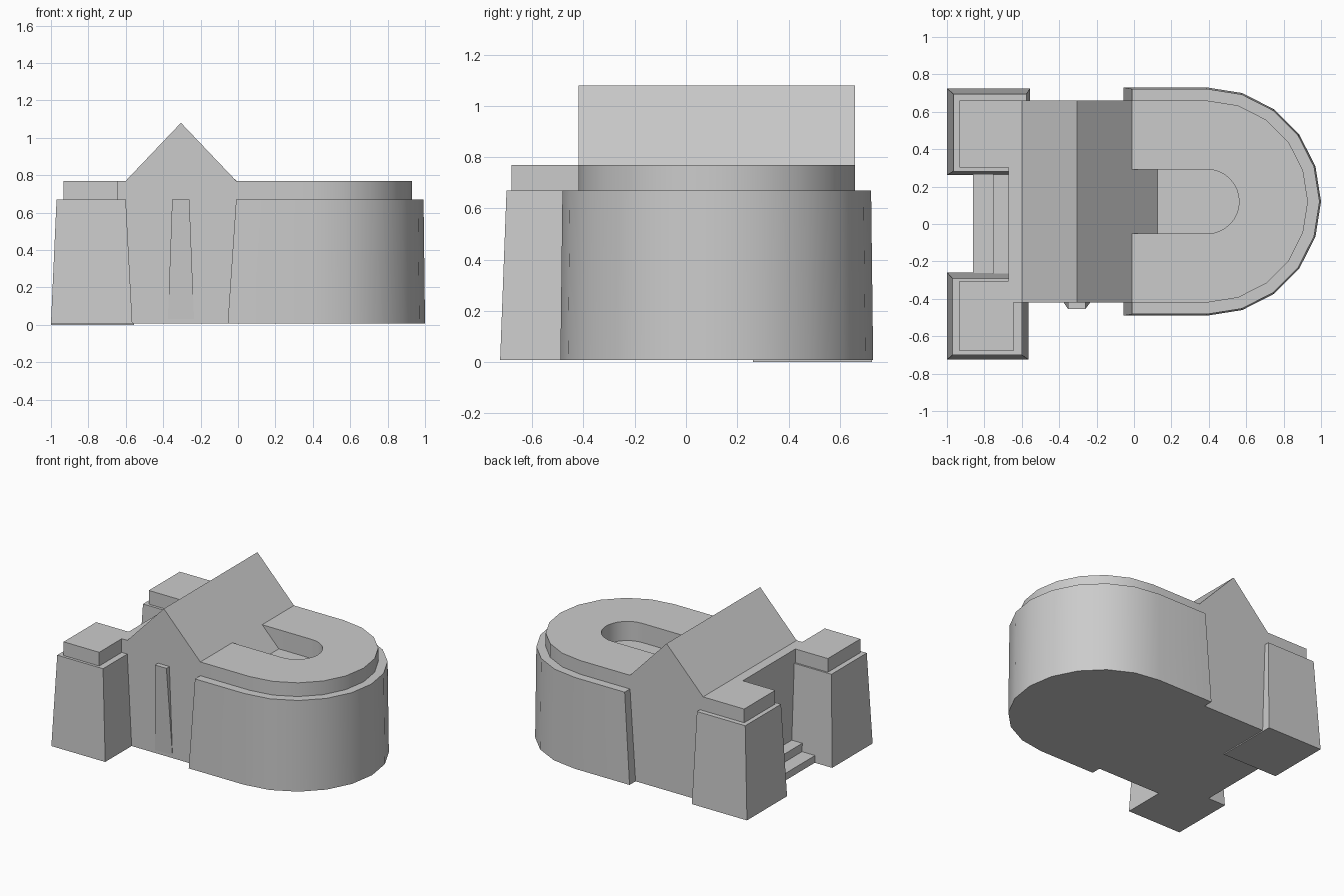
import bpy, bmesh, math

cube = bpy.data.objects.get("Cube")
if cube:
    bpy.data.objects.remove(cube, do_unlink=True)

stone = bpy.data.materials.new("grey stone")
stone.use_nodes = True
GREY = (0.6, 0.6, 0.6, 1)
stone.diffuse_color = GREY
stone.node_tree.nodes["Principled BSDF"].inputs["Base Color"].default_value = GREY

BASE, LEDGE, ROOF, RIDGE, PIT = 0.008, 0.67, 0.77, 1.08, 0.63
MID_X, MID_Y = 0.39, 0.12          # centre of the rounded end
FRONT, BACK = -0.42, 0.66          # end walls of the hall


def loft(name, lower, upper, smooth=False):
    """Solid between two matching outlines of 3D points."""
    bm = bmesh.new()
    a = [bm.verts.new(p) for p in lower]
    b = [bm.verts.new(p) for p in upper]
    bm.faces.new(a)
    bm.faces.new(b)
    for i in range(len(a)):
        j = (i + 1) % len(a)
        bm.faces.new((a[i], a[j], b[j], b[i]))
    bmesh.ops.recalc_face_normals(bm, faces=bm.faces)
    mesh = bpy.data.meshes.new(name)
    bm.to_mesh(mesh)
    bm.free()
    mesh.materials.append(stone)
    obj = bpy.data.objects.new(name, mesh)
    bpy.context.collection.objects.link(obj)
    if smooth:
        bpy.ops.object.select_all(action='DESELECT')
        obj.select_set(True)
        bpy.context.view_layer.objects.active = obj
        bpy.ops.object.shade_smooth_by_angle(angle=math.radians(30))
    return obj


def rect(x0, x1, y0, y1, z):
    return [(x0, y0, z), (x1, y0, z), (x1, y1, z), (x0, y1, z)]


def box(name, x0, x1, y0, y1, z0, z1):
    return loft(name, rect(x0, x1, y0, y1, z0), rect(x0, x1, y0, y1, z1))


def across(name, profile, y0, y1):
    """Extrude an x-z profile along y."""
    return loft(name, [(x, y0, z) for x, z in profile], [(x, y1, z) for x, z in profile])


def bow(x0, radius, z, steps):
    """Straight sides from x0 closed by a half circle."""
    pts = [(x0, MID_Y - radius, z)]
    for i in range(steps + 1):
        t = math.pi * (i / steps - 0.5)
        pts.append((MID_X + radius * math.cos(t), MID_Y + radius * math.sin(t), z))
    return pts + [(x0, MID_Y + radius, z)]


def horseshoe(x0, radius, z):
    return bow(x0, radius, z, 10) + bow(x0, 0.172, z, 16)[::-1]


# Gabled hall, with the roof slope running down into the courtyard
across("hall", [(-0.6, BASE), (-0.6, ROOF), (-0.305, RIDGE), (-0.01, ROOF), (-0.01, BASE)],
       FRONT, BACK)
across("courtyard_roof_slope", [(-0.02, 0.5), (-0.02, 0.782), (0.125, PIT), (0.125, 0.5)],
       MID_Y - 0.172, MID_Y + 0.172)

# Rounded wing: sloped wall, set-back parapet and sunken courtyard floor
loft("rounded_wall", horseshoe(-0.055, 0.61, BASE), horseshoe(-0.01, 0.602, LEDGE), True)
loft("rounded_parapet", horseshoe(-0.01, 0.54, LEDGE - 0.05), horseshoe(-0.01, 0.54, ROOF), True)
loft("courtyard_floor", bow(-0.05, 0.172, BASE, 16), bow(-0.05, 0.172, PIT, 16))

# Pair of sloped towers with set-back caps joined to the hall
loft("front_tower", rect(-1, -0.565, -0.725, -0.258, BASE),
     rect(-0.97, -0.6, -0.7, -0.292, LEDGE))
box("front_tower_cap", -0.932, -0.645, -0.68, -0.305, LEDGE - 0.05, ROOF)
box("front_tower_cap_link", -0.66, -0.6, FRONT, -0.305, LEDGE - 0.05, ROOF)
loft("back_tower", rect(-1, -0.555, 0.262, 0.725, 0),
     rect(-0.965, -0.575, 0.282, 0.695, LEDGE))
box("back_tower_cap", -0.932, -0.6, 0.302, BACK, LEDGE - 0.05, ROOF)

# Entrance wall and steps between the towers
box("entrance_wall", -0.67, -0.59, -0.31, 0.31, BASE, ROOF)
box("lower_step", -0.86, -0.66, -0.27, 0.27, BASE, 0.06)
box("upper_step", -0.755, -0.66, -0.27, 0.27, BASE, 0.12)

# Tapered buttress on the gable wall
loft("buttress", rect(-0.375, -0.235, -0.421, -0.4, 0.03),
     rect(-0.352, -0.26, -0.455, -0.4, LEDGE))
